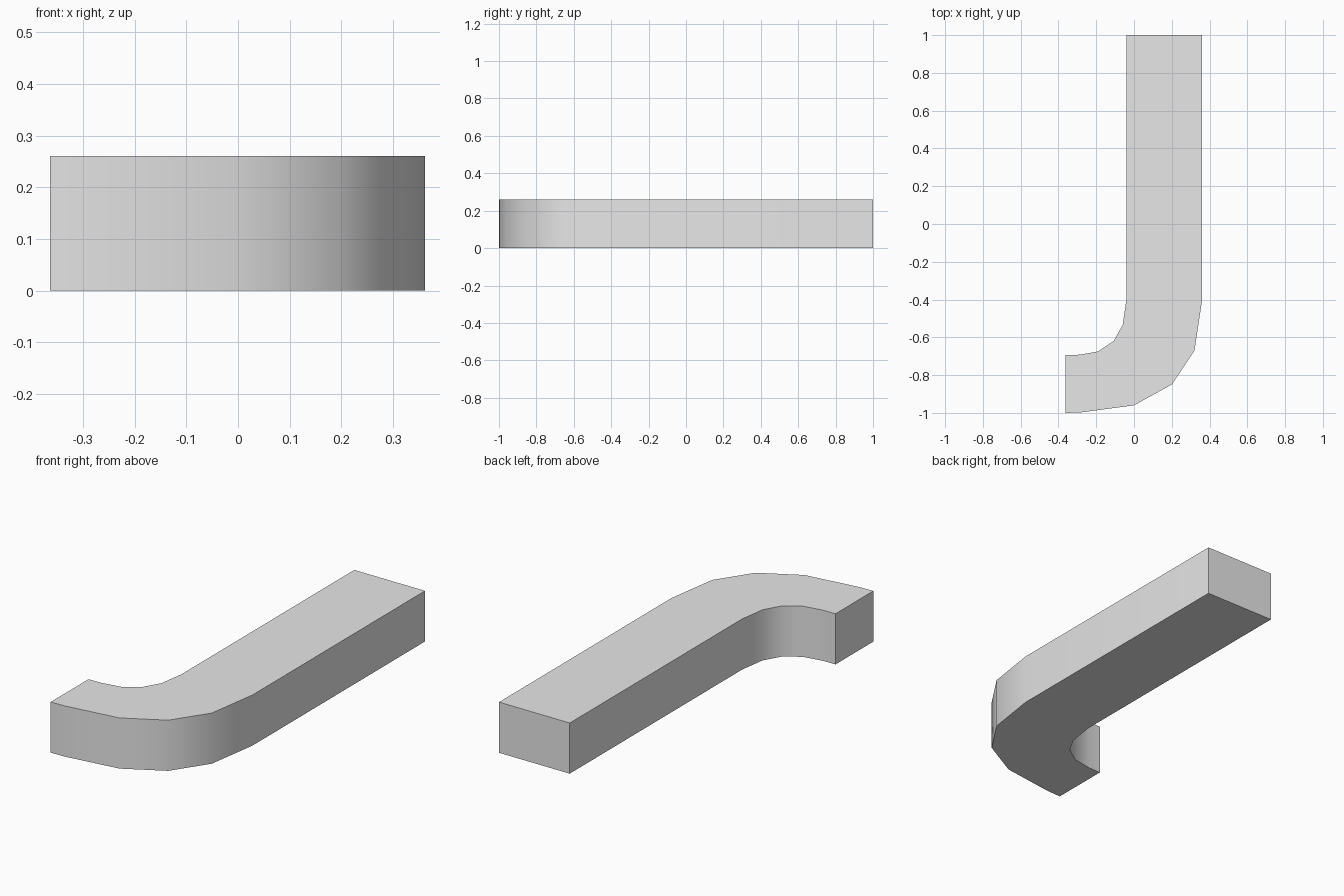
import bpy
import bmesh
import math

cube = bpy.data.objects.get("Cube")
if cube:
    bpy.data.objects.remove(cube, do_unlink=True)

HEIGHT = 0.26

# Plain grey material
grey = bpy.data.materials.new("light_grey")
grey.use_nodes = True
colour = (0.8, 0.8, 0.8, 1.0)
grey.diffuse_color = colour
grey.node_tree.nodes["Principled BSDF"].inputs["Base Color"].default_value = colour

# Plan outline: inner bend and outer bend, joined by the two square ends
inner_side = [(-0.04, 1), (-0.04, -0.4), (-0.06, -0.535), (-0.108, -0.62),
              (-0.19, -0.675), (-0.29, -0.692), (-0.363, -0.694)]
outer_side = [(-0.363, -1), (-0.285, -0.998), (0, -0.96), (0.2, -0.85),
              (0.32, -0.67), (0.361, -0.4), (0.361, 1)]

# Extrude the outline into the curved bar
bm = bmesh.new()
base = bm.faces.new([bm.verts.new((x, y, 0)) for x, y in inner_side + outer_side])
result = bmesh.ops.extrude_face_region(bm, geom=[base], use_keep_orig=True)
top_verts = [g for g in result["geom"] if isinstance(g, bmesh.types.BMVert)]
bmesh.ops.translate(bm, verts=top_verts, vec=(0, 0, HEIGHT))
bmesh.ops.recalc_face_normals(bm, faces=bm.faces[:])
mesh = bpy.data.meshes.new("curved_bar")
bm.to_mesh(mesh)
bm.free()
mesh.materials.append(grey)

bar = bpy.data.objects.new("curved_bar", mesh)
bpy.context.collection.objects.link(bar)

# Smooth bend, sharp ends and rims
bpy.ops.object.select_all(action="DESELECT")
bar.select_set(True)
bpy.context.view_layer.objects.active = bar
bpy.ops.object.shade_smooth_by_angle(angle=math.radians(35))
